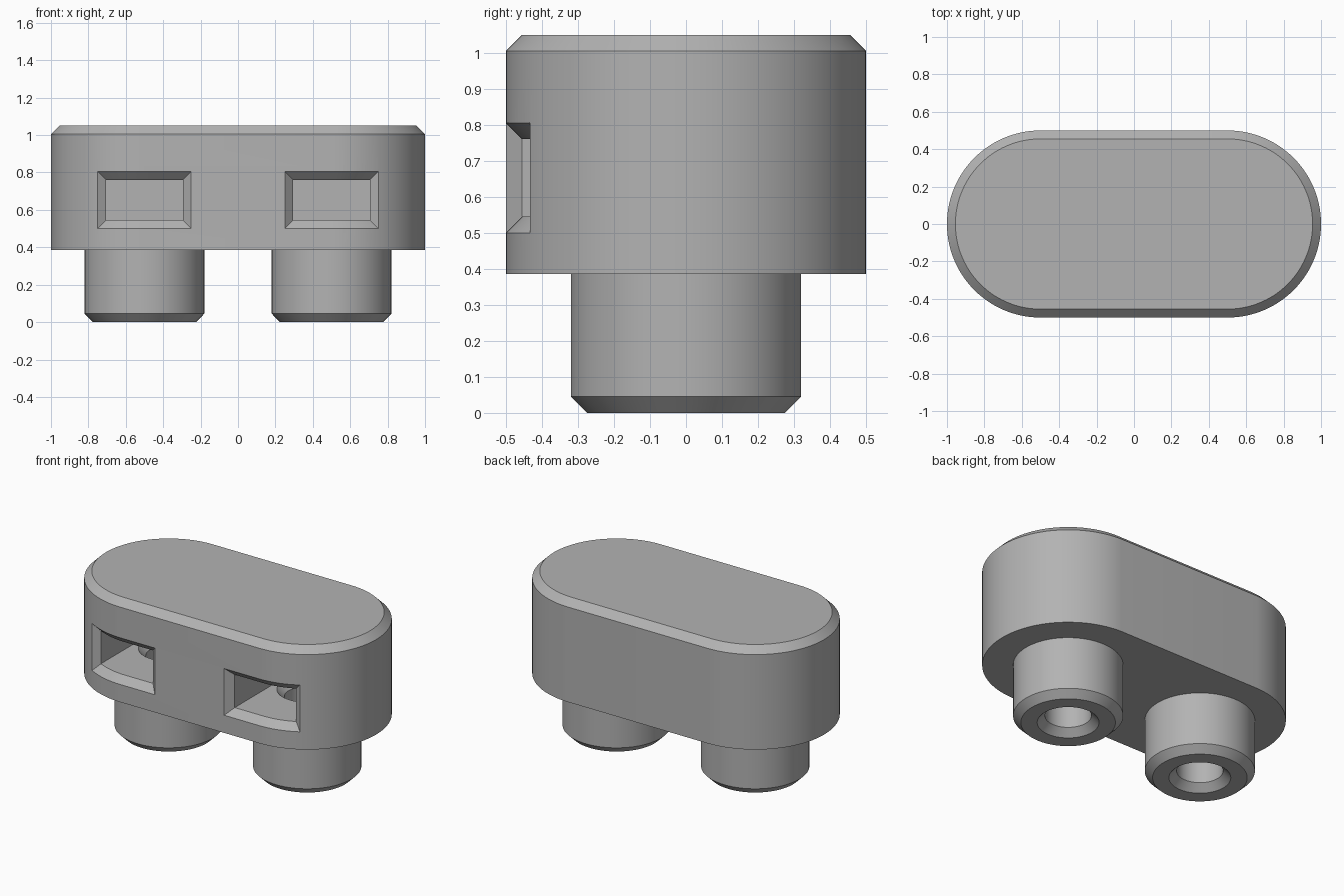
import bpy, bmesh, math

if "Cube" in bpy.data.objects:
    bpy.data.objects.remove(bpy.data.objects["Cube"])

SEGMENTS = 128
CHAMFER = 0.045

grey = bpy.data.materials.new("plain grey")
grey.use_nodes = True
colour = (0.45, 0.45, 0.45, 1)
grey.diffuse_color = colour
grey.node_tree.nodes["Principled BSDF"].inputs["Base Color"].default_value = colour


def loft(name, rings):
    """Closed solid skinned through rings of equal length."""
    bm = bmesh.new()
    loops = [[bm.verts.new(p) for p in ring] for ring in rings]
    count = len(loops[0])
    for a, b in zip(loops, loops[1:]):
        for i in range(count):
            j = (i + 1) % count
            bm.faces.new((a[i], a[j], b[j], b[i]))
    bm.faces.new(loops[0])
    bm.faces.new(loops[-1])
    bmesh.ops.recalc_face_normals(bm, faces=bm.faces)
    mesh = bpy.data.meshes.new(name)
    bm.to_mesh(mesh)
    bm.free()
    mesh.materials.append(grey)
    obj = bpy.data.objects.new(name, mesh)
    bpy.context.collection.objects.link(obj)
    return obj


def outline(r, z, cx=0.0, half=0.0):
    """Circle, or a stadium when half is above zero."""
    ring = []
    for i in range(SEGMENTS):
        t = (i + 0.5) * math.tau / SEGMENTS
        ring.append((cx + r * math.cos(t) + math.copysign(half, math.cos(t)),
                     r * math.sin(t), z))
    return ring


def window_ring(side, grow, r=None, y=None):
    """Rectangle around the window, wrapped on the front wall of radius r."""
    steps = 24
    width = 0.205 + grow
    xs = [side * 0.5 - width + 2 * width * i / steps for i in range(steps + 1)]

    def depth(x):
        if y is not None:
            return y
        return -math.sqrt(r * r - max(abs(x) - 0.5, 0) ** 2)

    low = [(x, depth(x), 0.545 - grow) for x in xs]
    high = [(x, depth(x), 0.76 + grow) for x in reversed(xs)]
    return low + high


def combine(target, tool, operation):
    mod = target.modifiers.new(operation, 'BOOLEAN')
    mod.operation = operation
    mod.solver = 'EXACT'
    mod.object = tool
    bpy.context.view_layer.objects.active = target
    bpy.ops.object.modifier_apply(modifier=mod.name)
    bpy.data.objects.remove(tool)


# Rounded block with a chamfered top rim
body = loft("connector_body", [
    outline(0.5, 0.385, half=0.5),
    outline(0.5, 1.05 - CHAMFER, half=0.5),
    outline(0.5 - CHAMFER, 1.05, half=0.5)])

for side in (-1, 1):
    cx = side * 0.5
    # Round peg with a chamfered foot
    peg = loft("peg", [outline(0.32 - CHAMFER, 0, cx),
                       outline(0.32, CHAMFER, cx),
                       outline(0.32, 0.45, cx)])
    combine(body, peg, 'UNION')
    # Front pocket with a flared opening
    pocket = loft("pocket_cutter", [
        window_ring(side, CHAMFER + 0.02, r=0.52),
        window_ring(side, 0, r=0.5 - CHAMFER),
        window_ring(side, 0, y=0.205)])
    combine(body, pocket, 'DIFFERENCE')
    # Bore from the foot to the pocket, countersunk at both ends
    bore = loft("bore_cutter", [outline(0.19, -0.01, cx),
                                outline(0.135, CHAMFER, cx),
                                outline(0.135, 0.5, cx),
                                outline(0.19, 0.555, cx)])
    combine(body, bore, 'DIFFERENCE')

# Smooth round walls, crisp chamfers
bpy.ops.object.select_all(action='DESELECT')
body.select_set(True)
bpy.context.view_layer.objects.active = body
bpy.ops.object.shade_smooth_by_angle(angle=math.radians(25))
